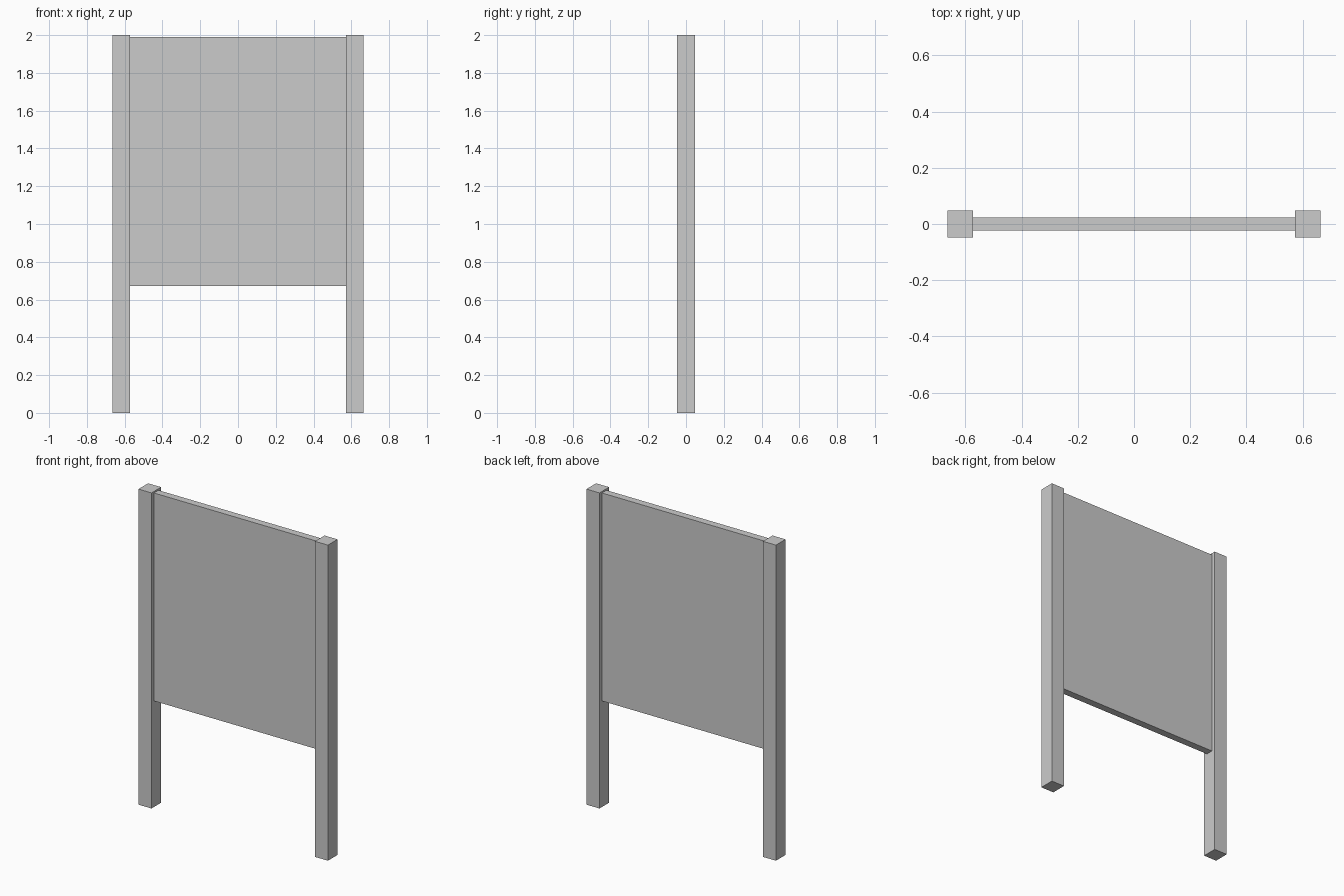
import bpy

if "Cube" in bpy.data.objects:
    bpy.data.objects.remove(bpy.data.objects["Cube"])

POST_X0, POST_X1 = 0.573, 0.664   # inner and outer faces of the posts
POST_DEPTH, HEIGHT = 0.096, 2.0
PANEL_DEPTH, PANEL_Z0, PANEL_Z1 = 0.046, 0.672, 1.99


def box(name, size, center):
    bpy.ops.mesh.primitive_cube_add(size=1, location=center)
    obj = bpy.context.object
    obj.name = name
    obj.scale = size
    bpy.ops.object.transform_apply(location=False, rotation=False, scale=True)
    return obj


# Two square posts
for side, name in ((-1, "left_post"), (1, "right_post")):
    box(name, (POST_X1 - POST_X0, POST_DEPTH, HEIGHT),
        (side * (POST_X0 + POST_X1) / 2, 0, HEIGHT / 2))

# Board held between the posts, just below their tops
box("board_panel", (2 * POST_X0, PANEL_DEPTH, PANEL_Z1 - PANEL_Z0),
    (0, 0, (PANEL_Z0 + PANEL_Z1) / 2))
